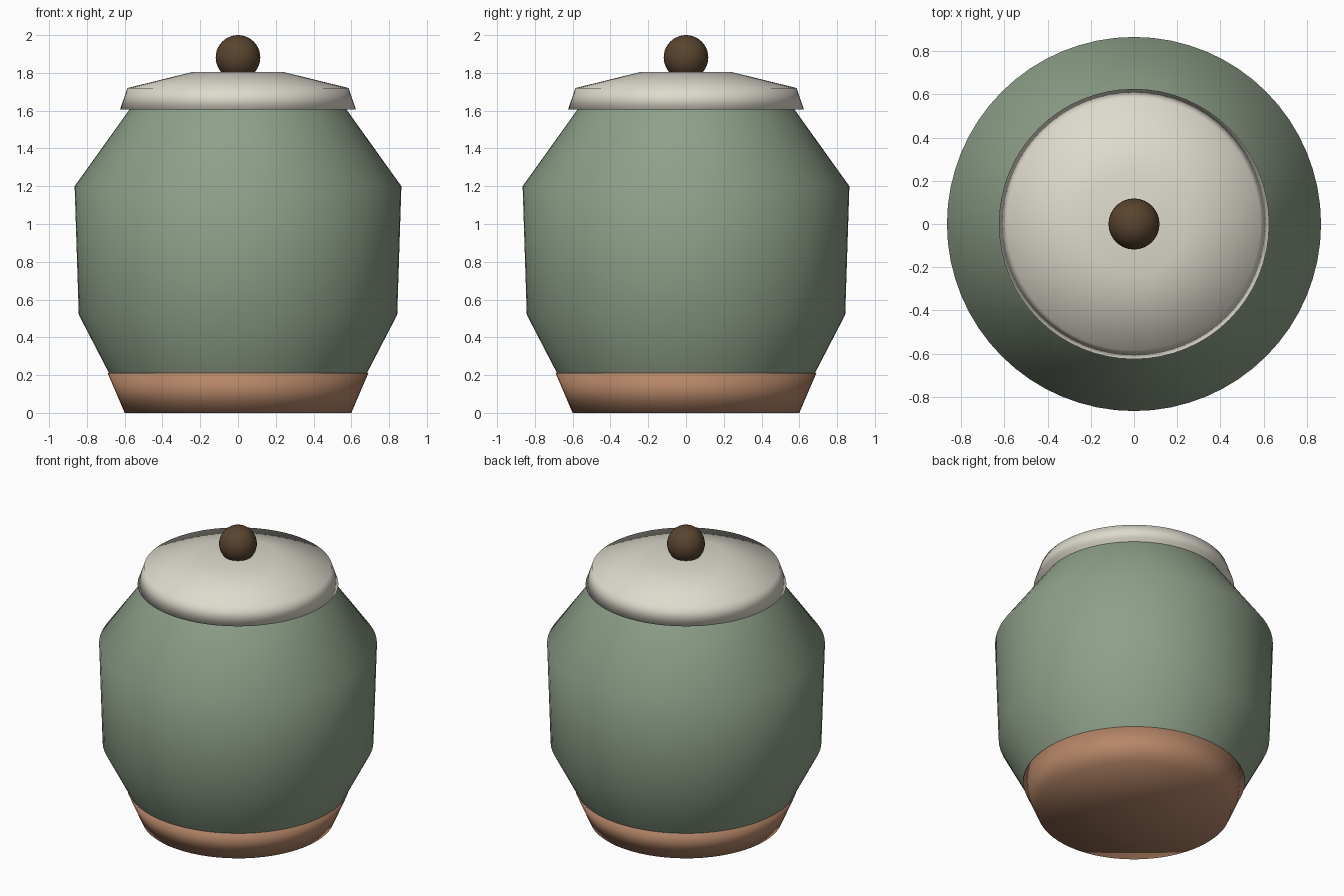
import bpy
import bmesh
import math

old = bpy.data.objects.get("Cube")
if old:
    bpy.data.objects.remove(old, do_unlink=True)

SEGMENTS = 64


def material(name, color):
    mat = bpy.data.materials.new(name)
    mat.use_nodes = True
    mat.diffuse_color = (*color, 1)
    bsdf = next(n for n in mat.node_tree.nodes if n.type == "BSDF_PRINCIPLED")
    bsdf.inputs["Base Color"].default_value = (*color, 1)
    bsdf.inputs["Roughness"].default_value = 0.6
    return mat


def finish(name, bm, mat):
    bmesh.ops.recalc_face_normals(bm, faces=bm.faces)
    for face in bm.faces:
        face.smooth = True
    mesh = bpy.data.meshes.new(name)
    bm.to_mesh(mesh)
    bm.free()
    mesh.materials.append(mat)
    obj = bpy.data.objects.new(name, mesh)
    bpy.context.collection.objects.link(obj)
    return obj


def lathe(name, profile, mat):
    """Spin a (radius, height) profile around the vertical axis."""
    bm = bmesh.new()
    verts = [bm.verts.new((0, -r, z)) for r, z in profile]
    edges = [bm.edges.new(pair) for pair in zip(verts, verts[1:])]
    bmesh.ops.spin(bm, geom=verts + edges, cent=(0, 0, 0), axis=(0, 0, 1),
                   angle=math.tau, steps=SEGMENTS, use_duplicate=False)
    bmesh.ops.remove_doubles(bm, verts=bm.verts, dist=0.0005)
    return finish(name, bm, mat)


sage = material("sage_green_glaze", (0.27, 0.35, 0.25))
clay = material("terracotta_clay", (0.47, 0.24, 0.14))
cream = material("cream_glaze", (0.73, 0.70, 0.61))
wood = material("dark_wood", (0.10, 0.058, 0.028))

# Foot: flared clay band, closed below and above
lathe("foot", [(0, 0), (0.60, 0), (0.69, 0.21), (0, 0.21)], clay)

# Body: open shell from the foot to the mouth
lathe("body", [(0.68, 0.205), (0.843, 0.52), (0.865, 1.20), (0.575, 1.605)], sage)

# Lid: flared rim, shallow cone and flat top
lathe("lid", [(0, 1.605), (0.625, 1.605), (0.585, 1.72), (0.24, 1.805), (0, 1.805)], cream)

# Knob: round ball sunk a little into the lid
ball = bmesh.new()
bmesh.ops.create_uvsphere(ball, u_segments=32, v_segments=20, radius=0.118)
bmesh.ops.translate(ball, verts=ball.verts, vec=(0, 0, 1.882))
finish("knob", ball, wood)
